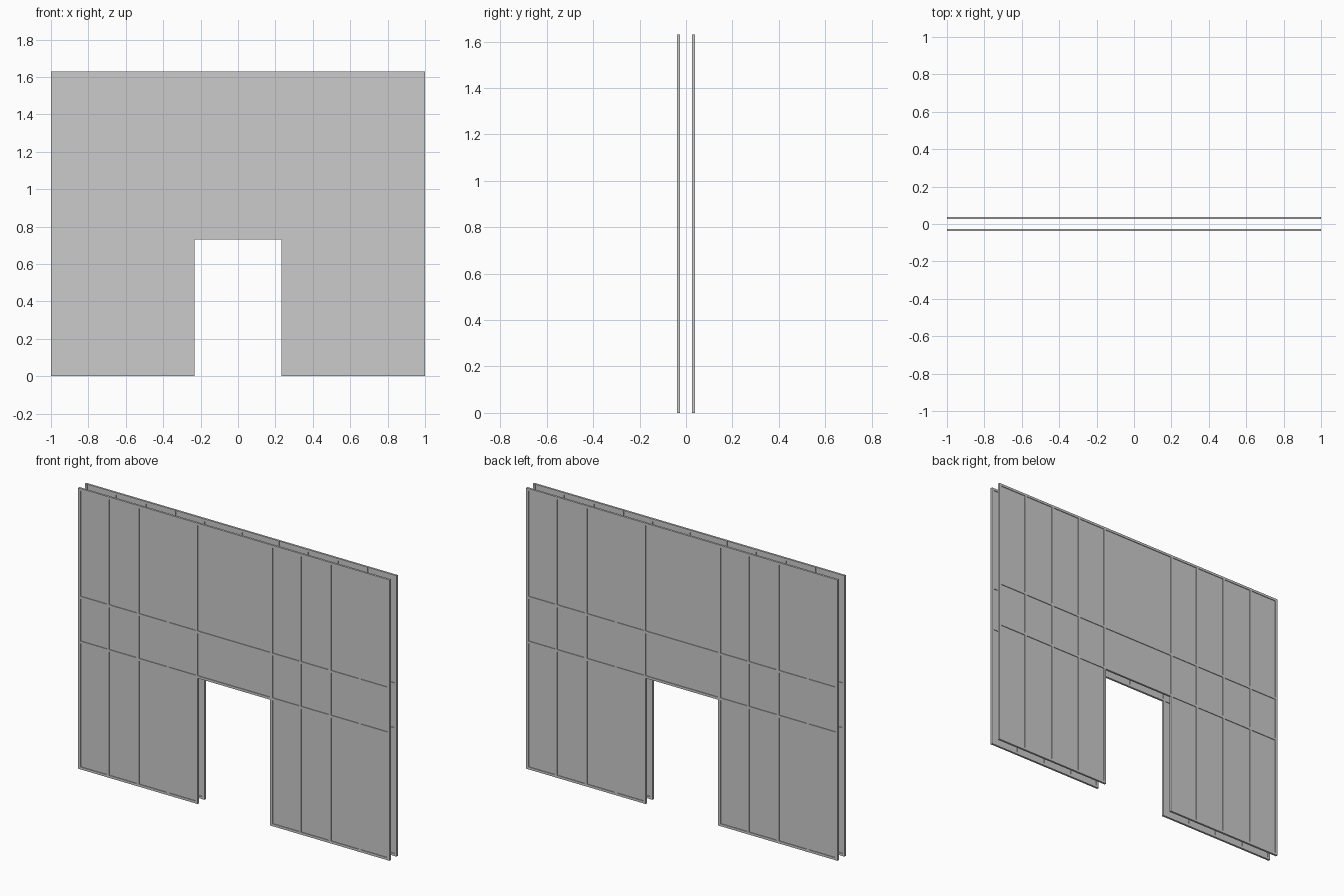
import bpy, bmesh
from mathutils import Matrix

if "Cube" in bpy.data.objects:
    bpy.data.objects.remove(bpy.data.objects["Cube"])

H, DOOR_X, DOOR_Z, MID_Z = 1.63, 0.233, 0.73, 0.99
Y = 0.032          # wall centre distance from y = 0
T, SHEET = 0.013, 0.004   # frame and sheet thickness
W = 0.014          # rib width


def add_box(bm, x0, x1, y0, y1, z0, z1):
    m = Matrix.Translation(((x0 + x1) / 2, (y0 + y1) / 2, (z0 + z1) / 2))
    m = m @ Matrix.Diagonal((x1 - x0, y1 - y0, z1 - z0, 1))
    bmesh.ops.create_cube(bm, size=1, matrix=m)


def finish(bm, name, turn):
    if turn:
        bmesh.ops.rotate(bm, cent=(0, 0, 0), verts=bm.verts,
                         matrix=Matrix.Rotation(3.14159265, 3, 'Z'))
    me = bpy.data.meshes.new(name)
    bm.to_mesh(me)
    bm.free()
    bpy.context.collection.objects.link(bpy.data.objects.new(name, me))


def wall(side, turn):
    # thin sheet in the shape of a wall with a doorway
    bm = bmesh.new()
    pts = [(-1, 0), (-DOOR_X, 0), (-DOOR_X, DOOR_Z), (DOOR_X, DOOR_Z),
           (DOOR_X, 0), (1, 0), (1, H), (-1, H)]
    e = 0.001
    pts = [(x - e * (1 if x > 0.9 else -1 if x < -0.9 else 0), z) for x, z in pts]
    face = bm.faces.new([bm.verts.new((x, -Y - SHEET / 2, z)) for x, z in pts])
    ext = bmesh.ops.extrude_face_region(bm, geom=[face])
    bmesh.ops.translate(bm, vec=(0, SHEET, 0),
                        verts=[v for v in ext['geom'] if isinstance(v, bmesh.types.BMVert)])
    bmesh.ops.recalc_face_normals(bm, faces=bm.faces)
    finish(bm, side + "_wall_sheet", turn)

    # upright ribs, the outermost and innermost ones framing each bay
    bm = bmesh.new()
    y0, y1 = -Y - T / 2, -Y + T / 2
    step = (1 - DOOR_X) / 4
    for s in (-1, 1):
        for i in range(5):
            x = DOOR_X + step * i
            a = x if i == 0 else x - W if i == 4 else x - W / 2
            lo, hi = sorted((s * a, s * (a + W)))
            add_box(bm, lo, hi, y0, y1, 0, H)
    # centre rib on the hidden inner face
    add_box(bm, -W / 2, W / 2, -Y, y1, DOOR_Z, H)
    finish(bm, side + "_wall_uprights", turn)

    # rails at the bottom, door head, middle and top
    bm = bmesh.new()
    r0, r1 = y0 + 0.0005, y1 - 0.0005
    for s in (-1, 1):
        lo, hi = sorted((s * (DOOR_X + W / 2), s * (1 - W / 2)))
        add_box(bm, lo, hi, r0, r1, 0, W)
    for z in (DOOR_Z, MID_Z, H - W):
        add_box(bm, -1 + W / 2, 1 - W / 2, r0, r1, z, z + W)
    finish(bm, side + "_wall_rails", turn)


wall("front", False)
wall("back", True)
